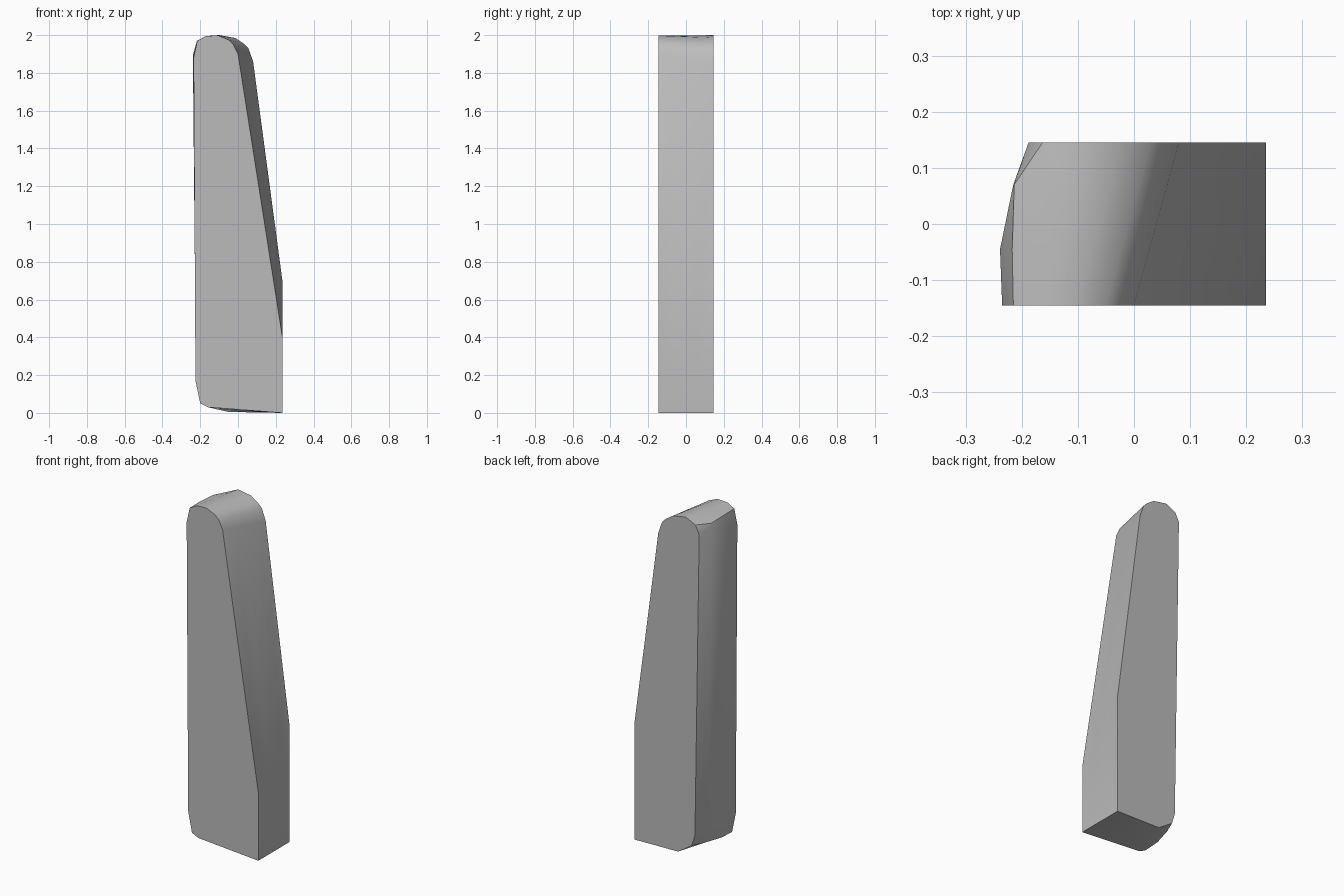
import bpy
import bmesh
import math
from mathutils import Vector

if "Cube" in bpy.data.objects:
    bpy.data.objects.remove(bpy.data.objects["Cube"])

grey = bpy.data.materials.new("plain grey")
grey.use_nodes = True
colour = (0.5, 0.5, 0.5, 1)
grey.diffuse_color = colour
grey.node_tree.nodes["Principled BSDF"].inputs["Base Color"].default_value = colour

HALF = 0.145

# Matching (x, z) outlines: base, sloping edge, rounded top, side, lower corner
front = [(0.235, 0), (0.235, 0.4), (0, 1.9), (-0.025, 1.95), (-0.05, 1.975), (-0.105, 1.998),
         (-0.17, 1.995), (-0.215, 1.97), (-0.235, 1.88),
         (-0.225, 0.17), (-0.2, 0.05), (-0.16, 0.03)]
back = [(0.235, 0), (0.235, 0.7), (0.08, 1.86), (0.055, 1.93), (0.03, 1.955), (-0.015, 1.985),
        (-0.1, 2), (-0.163, 1.97), (-0.188, 1.92),
        (-0.16, 0.13), (-0.14, 0.065), (-0.05, 0.005)]


def section(y, bulge, pinch=0):
    """Blend the outlines at depth y, bulging the side and pinching its upper corner."""
    t = (y + HALF) / (2 * HALF)
    pts = [Vector(a).lerp(Vector(b), t) for a, b in zip(front, back)]
    for i in range(7, 11):
        pts[i].x -= bulge
    pts[7].x -= pinch
    if pinch:
        pts[7].y = 1.965
        pts[8].y = 1.95
    return [(p.x, y, p.y) for p in pts]


# Lofted body
bm = bmesh.new()
rings = [[bm.verts.new(p) for p in ring] for ring in (
    section(-HALF, 0), section(-0.045, 0.02), section(0.07, 0.015, 0.022), section(HALF, 0))]
for a, b in zip(rings, rings[1:]):
    for i in range(len(a)):
        j = (i + 1) % len(a)
        bm.faces.new((a[i], a[j], b[j], b[i]))
bm.faces.new(rings[0])
bm.faces.new(rings[-1])
bmesh.ops.recalc_face_normals(bm, faces=bm.faces)

mesh = bpy.data.meshes.new("tapered_block")
bm.to_mesh(mesh)
bm.free()
mesh.materials.append(grey)
block = bpy.data.objects.new("tapered_block", mesh)
bpy.context.collection.objects.link(block)
bpy.context.view_layer.objects.active = block
block.select_set(True)
bpy.ops.object.shade_smooth_by_angle(angle=math.radians(35))
